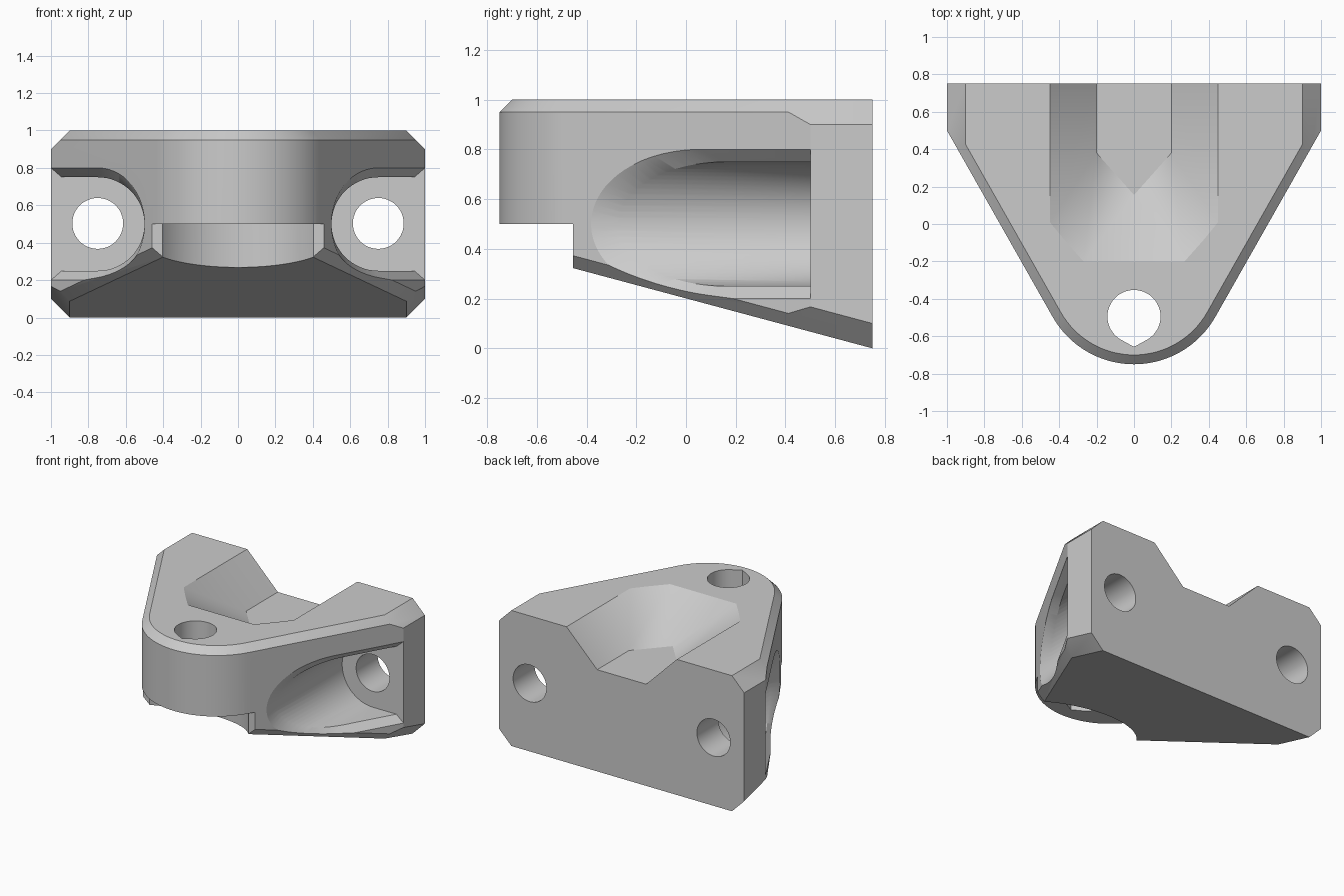
import bpy, bmesh
from math import sin, cos, tan, pi, radians

if "Cube" in bpy.data.objects:
    bpy.data.objects.remove(bpy.data.objects["Cube"], do_unlink=True)

grey = bpy.data.materials.new("light_grey")
grey.use_nodes = True
colour = (0.6, 0.6, 0.6, 1)
grey.diffuse_color = colour
grey.node_tree.nodes["Principled BSDF"].inputs["Base Color"].default_value = colour

SLOPE = 0.268               # rise of the underside towards the nose
TILT = radians(60.45)       # plan angle of the slanted sides


def underside(y):
    return SLOPE * (0.75 - y)


def side_y(x, inset):
    """Where the slanted side, moved inwards by inset, passes x."""
    return 0.5 + tan(TILT) * (x - 1) + inset / cos(TILT)


def finish(name, bm):
    bmesh.ops.recalc_face_normals(bm, faces=bm.faces[:])
    mesh = bpy.data.meshes.new(name)
    bm.to_mesh(mesh)
    bm.free()
    mesh.materials.append(grey)
    obj = bpy.data.objects.new(name, mesh)
    bpy.context.scene.collection.objects.link(obj)
    return obj


def wrap(bm, points):
    """Replace the contents of bm by the convex solid around points."""
    bm.clear()
    for p in points:
        bm.verts.new(p)
    bmesh.ops.remove_doubles(bm, verts=bm.verts[:], dist=0.0001)
    bmesh.ops.convex_hull(bm, input=bm.verts[:])
    loose = [v for v in bm.verts if not v.link_faces]
    bmesh.ops.delete(bm, geom=loose, context='VERTS')
    bmesh.ops.dissolve_limit(bm, angle_limit=radians(0.3),
                             verts=bm.verts[:], edges=bm.edges[:])


def hull(name, points, planes=()):
    """Convex solid, trimmed by (point, outward normal) planes."""
    bm = bmesh.new()
    wrap(bm, points)
    for co, no in planes:
        bmesh.ops.bisect_plane(bm, geom=bm.verts[:] + bm.edges[:] + bm.faces[:],
                               plane_co=co, plane_no=no, clear_outer=True)
        wrap(bm, [v.co.copy() for v in bm.verts])
    return finish(name, bm)


def prism(name, profile, axis, start, end):
    """Extrude a flat profile along z or y."""
    bm = bmesh.new()
    rings = []
    for level in (start, end):
        rings.append([bm.verts.new((a, b, level) if axis == 'z' else (a, level, b))
                      for a, b in profile])
    low, high = rings
    bm.faces.new(low)
    bm.faces.new(high)
    for i in range(len(low)):
        bm.faces.new((low[i - 1], low[i], high[i], high[i - 1]))
    return finish(name, bm)


def arc(cx, cy, r, start, end, n):
    return [(cx + r * cos(radians(start + (end - start) * i / n)),
             cy + r * sin(radians(start + (end - start) * i / n))) for i in range(n + 1)]


def circle(cx, cy, r, n):
    return arc(cx, cy, r, 0, 360, n)[:-1]


def outline(inset):
    """Rounded triangle plan; the back edge stays in place."""
    pts = arc(0, -0.25, 0.5 - inset, 209.55, 330.45, 32)
    for s in (-1, 1):
        pts += [(s, side_y(1, inset)), (s, 0.75)]
    return pts


# Wedge body with chamfered rim and underside
body_points = []
for inset, lift in ((0.05, 0), (0, 0.05)):
    for x, y in outline(inset):
        body_points += [(x, y, underside(y) + lift), (x, y, 1 - lift)]
side_chamfers = []
for s in (-1, 1):
    side_chamfers += [((s * 0.9, 0.75, 1), (s, 0, 1)),
                      ((s * 0.9, 0.75, 0), (s, -SLOPE, -1))]
body = hull("bracket_body", body_points, side_chamfers)

# Clearance under the nose
step = [(-1.2, -1), (1.2, -1), (1.2, -0.455), (-1.2, -0.455)]
cutters = [prism("nose_step", step, 'z', -0.5, 0.5),
           prism("nose_recess", circle(0, -0.75, 0.5, 64), 'z', -0.5, 0.5)]

# Vertical screw hole with a pointed front
teardrop = arc(0, -0.495, 0.142, -60, 240, 40) + [(0, -0.657)]
cutters.append(prism("nose_hole", teardrop, 'z', 0.2, 1.3))

# Tapered groove in the top, open at the back; its walls run on above the top
top_edge = [(0.45, 1), (0.45, 0.01), (0.27, -0.2)]
floor_edge = [(0.2, 1), (0.2, 0.38), (0, 0.155)]
groove = []
for s in (-1, 1):
    for (tx, ty), (fx, fy) in zip(top_edge, floor_edge):
        groove += [(s * fx, fy, 0.75), (s * (2 * tx - fx), 2 * ty - fy, 1.25)]
cutters.append(hull("top_groove", groove))

# Side pockets with flared mouths, and their screw holes
for s, side in ((-1, "right"), (1, "left")):
    slot = arc(0.75, 0.5, 0.25, 90, 270, 32) + [(1.3, 0.25), (1.3, 0.75)]
    cutters.append(prism(side + "_pocket", [(s * x, z) for x, z in slot], 'y', -1, 0.5))
    flare = []
    for inset in (0.07, -0.05):
        reach = 0.3 - inset
        for i in range(17):
            a = pi / 2 * i / 16
            x = 0.75 - 0.25 * cos(a)
            flare += [(s * x, side_y(x, inset), 0.5 + k * reach * sin(a)) for k in (-1, 1)]
        x_end = 1 - inset / sin(TILT)
        flare += [(s * x_end, 0.5, 0.5 + k * reach) for k in (-1, 1)]
    cutters.append(hull(side + "_flare", flare))
    cutters.append(prism(side + "_hole", circle(s * 0.75, 0.503, 0.136, 48), 'y', 0.3, 1))

# Cut everything and bake the result
for cutter in cutters:
    cutter.hide_render = True
    mod = body.modifiers.new(cutter.name, 'BOOLEAN')
    mod.operation = 'DIFFERENCE'
    mod.solver = 'EXACT'
    mod.object = cutter
bpy.context.view_layer.update()
baked = bpy.data.meshes.new_from_object(
    body.evaluated_get(bpy.context.evaluated_depsgraph_get()))
body.modifiers.clear()
body.data = baked
for cutter in cutters:
    bpy.data.objects.remove(cutter, do_unlink=True)

bpy.ops.object.select_all(action='DESELECT')
body.select_set(True)
bpy.context.view_layer.objects.active = body
bpy.ops.object.shade_smooth_by_angle(angle=radians(29))
